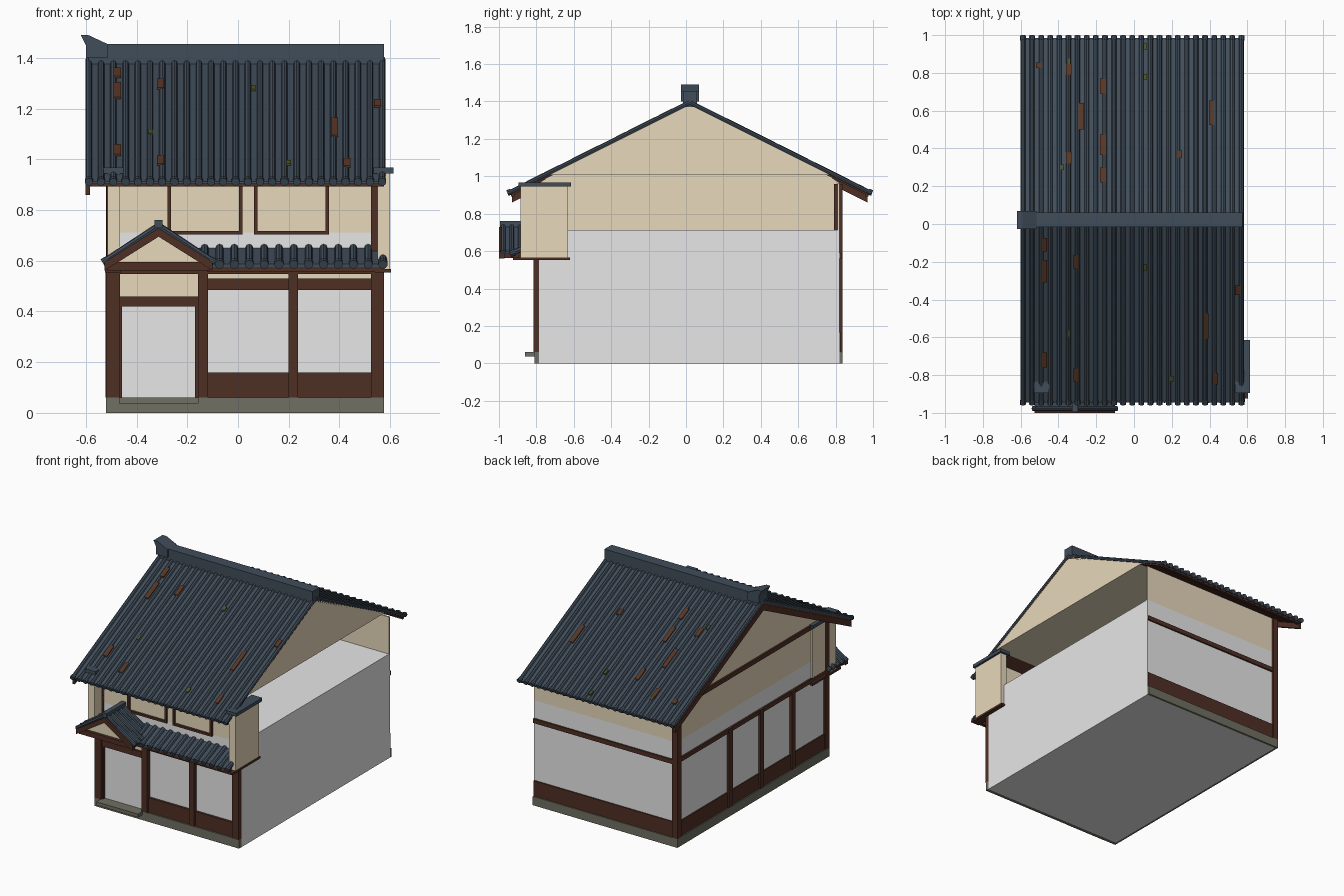
import bpy, bmesh, math
from mathutils import Vector, Matrix


def mat(name, r, g, b):
    m = bpy.data.materials.new(name)
    m.diffuse_color = (r, g, b, 1)
    return m


TILE = mat("slate_blue_tile", 0.052, 0.074, 0.102)
WOOD = mat("dark_brown_wood", 0.078, 0.029, 0.018)
PLASTER = mat("beige_plaster", 0.80, 0.69, 0.50)
WHITE = mat("pale_wall", 0.8, 0.8, 0.8)
STONE = mat("grey_stone", 0.16, 0.16, 0.125)
RUST = mat("rust_brown", 0.095, 0.036, 0.018)
MOSS = mat("moss_green", 0.07, 0.085, 0.02)


def finish(name, bm, m):
    bmesh.ops.recalc_face_normals(bm, faces=bm.faces)
    me = bpy.data.meshes.new(name)
    bm.to_mesh(me)
    bm.free()
    me.materials.append(m)
    ob = bpy.data.objects.new(name, me)
    bpy.context.collection.objects.link(ob)
    return ob


def prism(name, pts, axis, a, b, m):
    """Extrude a 2D outline along x (points are y,z) or y (points are x,z)."""
    bm = bmesh.new()
    put = (lambda p, t: (t, p[0], p[1])) if axis == "x" else (lambda p, t: (p[0], t, p[1]))
    lo = [bm.verts.new(put(p, a)) for p in pts]
    hi = [bm.verts.new(put(p, b)) for p in pts]
    bm.faces.new(lo)
    bm.faces.new(hi)
    for i in range(len(pts)):
        j = (i + 1) % len(pts)
        bm.faces.new((lo[i], lo[j], hi[j], hi[i]))
    return finish(name, bm, m)


def box(name, x0, x1, y0, y1, z0, z1, m):
    return prism(name, [(x0, z0), (x1, z0), (x1, z1), (x0, z1)], "y", y0, y1, m)


def slab(name, p, q, t, axis, a, b, m):
    """Sloping board between two profile points, t thick downwards."""
    return prism(name, [p, q, (q[0], q[1] - t), (p[0], p[1] - t)], axis, a, b, m)


def rods(name, segs, r, m, sides=8):
    """Many round tiles in one mesh, each from one point to another."""
    bm = bmesh.new()
    for p, q in segs:
        p, q = Vector(p), Vector(q)
        d = q - p
        M = Matrix.Translation((p + q) / 2) @ d.to_track_quat("Z", "Y").to_matrix().to_4x4()
        bmesh.ops.create_cone(bm, cap_ends=True, segments=sides, radius1=r, radius2=r,
                              depth=d.length, matrix=M)
    return finish(name, bm, m)


# ---- main body and stone base
box("body", -0.505, 0.575, -0.785, 0.82, 0, 0.712, WHITE)
box("base_front", -0.515, 0.575, -0.81, -0.785, 0, 0.06, STONE)
box("base_back", -0.515, 0.575, 0.82, 0.836, 0, 0.06, STONE)
box("base_left", -0.52, -0.505, -0.81, 0.836, 0, 0.06, STONE)
box("door_step", -0.47, -0.155, -0.86, -0.785, 0.037, 0.06, STONE)

# ---- upper storey walls (the right side stays open below the gable)
box("upper_front_wall", -0.505, 0.575, -0.785, -0.775, 0.712, 0.965, PLASTER)
box("upper_back_wall", -0.505, 0.575, 0.81, 0.82, 0.712, 0.965, PLASTER)
prism("upper_left_wall", [(-0.785, 0.712), (0.82, 0.712), (0.82, 0.965), (0.755, 1.01),
                          (-0.715, 1.01), (-0.785, 0.965)], "x", -0.505, -0.495, PLASTER)
prism("gable_block", [(-0.745, 1.01), (0.785, 1.01), (0.02, 1.383)], "x", -0.505, 0.574, PLASTER)

# ---- front ground floor timbers
for x0, x1 in ((-0.515, -0.465), (-0.158, -0.118), (0.2, 0.237), (0.525, 0.575)):
    box("front_post", x0, x1, -0.815, -0.785, 0.06, 0.56, WOOD)
box("front_wainscot", -0.12, 0.525, -0.8, -0.785, 0.06, 0.16, WOOD)
box("front_lintel", -0.12, 0.525, -0.805, -0.785, 0.485, 0.53, WOOD)
box("front_frieze", -0.12, 0.525, -0.79, -0.785, 0.53, 0.55, PLASTER)
box("door_lintel", -0.465, -0.158, -0.805, -0.785, 0.42, 0.46, WOOD)
box("door_transom", -0.465, -0.158, -0.79, -0.785, 0.46, 0.56, PLASTER)
for x0, x1 in ((-0.467, -0.457), (-0.17, -0.156)):
    box("door_jamb", x0, x1, -0.8, -0.785, 0.06, 0.42, WOOD)
box("front_head_beam", -0.515, 0.575, -0.815, -0.785, 0.548, 0.572, WOOD)

# ---- upper front windows and posts
for x0, x1 in ((-0.278, 0.018), (0.063, 0.359)):
    box("window_sill", x0, x1, -0.8, -0.785, 0.703, 0.717, WOOD)
    for xs in (x0, x1 - 0.014):
        box("window_stile", xs, xs + 0.014, -0.8, -0.785, 0.703, 0.955, WOOD)
box("upper_post_right", 0.525, 0.55, -0.81, -0.785, 0.572, 0.95, WOOD)
box("upper_post_left", -0.515, -0.465, -0.81, -0.78, 0.56, 0.95, WOOD)

# ---- left side timbers
for y in (0.26, -0.08, -0.42):
    box("left_post", -0.522, -0.505, y - 0.02, y + 0.02, 0.06, 0.6, WOOD)
box("left_front_post", -0.518, -0.505, -0.81, -0.765, 0.06, 0.95, WOOD)
box("back_corner_post", -0.52, -0.48, 0.79, 0.836, 0.06, 0.96, WOOD)
box("left_wainscot", -0.512, -0.505, -0.785, 0.82, 0.06, 0.165, WOOD)
box("left_beam", -0.516, -0.505, -0.785, 0.82, 0.57, 0.6, WOOD)
box("left_gable_beam", -0.516, -0.505, -0.785, 0.82, 0.935, 0.965, WOOD)

# ---- back timbers
box("back_wainscot", -0.505, 0.575, 0.82, 0.829, 0.06, 0.165, WOOD)
box("back_beam", -0.505, 0.575, 0.82, 0.831, 0.56, 0.59, WOOD)

# ---- fire walls projecting at both ends of the front
for x0 in (-0.515, 0.55):
    box("fire_wall", x0, x0 + 0.05, -0.885, -0.63, 0.565, 0.945, PLASTER)
    box("fire_wall_base", x0 - 0.01, x0 + 0.054, -0.925, -0.62, 0.553, 0.567, WOOD)
    box("fire_wall_cap", x0 - 0.015, x0 + 0.064, -0.895, -0.615, 0.945, 0.968, TILE)

# ---- main roof
CY, RUN, TOP, PITCH = 0.02, 0.965, 1.395, 0.5
X0, X1, N = -0.6, 0.575, 25


def roof_z(y):
    return TOP - PITCH * abs(y - CY)


ribs, discs = [], []
for s in (-1, 1):
    eave = CY + s * RUN
    slab("roof_tiles", (CY, TOP), (eave, roof_z(eave)), 0.01, "x", X0, X1, TILE)
    slab("roof_deck", (CY, TOP - 0.01), (eave - s * 0.01, roof_z(eave) - 0.005), 0.012, "x",
         X0 + 0.004, X1 - 0.001, WOOD)
    slab("bargeboard", (CY, TOP - 0.02), (eave - s * 0.015, roof_z(eave) - 0.013), 0.04, "x",
         X0 - 0.001, X0 + 0.017, WOOD)
    y0, y1 = sorted((eave - s * 0.01, eave - s * 0.028))
    box("eave_fascia", X0 + 0.01, X1, y0, y1, 0.893, 0.912, WOOD)
    for i in range(N):
        x = X0 + 0.012 + (X1 - X0 - 0.018) * i / (N - 1)
        ribs.append(((x, CY, TOP), (x, eave, roof_z(eave))))
        discs.append(((x, eave - s * 0.012, roof_z(eave) + 0.006), (x, eave + s * 0.01, roof_z(eave) - 0.002)))
rods("roof_rib_tiles", ribs, 0.0125, TILE)
rods("roof_eave_discs", discs, 0.016, TILE, 10)

# weathered tiles: x, y centre and length along the slope
rust = [(-0.475, -0.11, .07), (-0.475, -0.25, .12), (-0.305, -0.2, .07), (-0.475, -0.72, .08),
        (-0.305, -0.8, .07), (0.38, -0.54, .14), (0.43, -0.82, .06), (0.55, -0.35, .05),
        (-0.345, 0.82, .06), (-0.165, 0.73, .08), (-0.28, 0.57, .14), (-0.165, 0.42, .11),
        (-0.345, 0.35, .06), (0.41, 0.59, .13), (0.24, 0.37, .04), (-0.505, 0.84, .03), (-0.165, 0.26, .08)]
moss = [(-0.345, 0.86, .03), (0.06, 0.78, .03), (0.06, 0.94, .03), (-0.38, 0.3, .03),
        (0.2, -0.82, .03), (0.06, -0.23, .03), (-0.345, -0.58, .03)]
for name, spots, w, m in (("rusty_tile", rust, 0.014, RUST), ("moss_patch", moss, 0.009, MOSS)):
    for x, y, length in spots:
        a, b = y - length / 2, y + length / 2
        slab(name, (a, roof_z(a) + 0.0155), (b, roof_z(b) + 0.0155), 0.008, "x", x - w, x + w, m)

# ridge and its raised end tile
box("ridge", -0.59, 0.575, -0.017, 0.06, 1.37, 1.455, TILE)
prism("ridge_end_tile", [(-0.62, 1.49), (-0.59, 1.49), (-0.515, 1.455), (-0.515, 1.40),
                         (-0.6, 1.40), (-0.6, 1.45)], "y", -0.027, 0.07, TILE)

# ---- pent roof over the shop front
slab("pent_tiles", (-0.93, 0.587), (-0.785, 0.65), 0.012, "x", -0.2, 0.578, TILE)
slab("pent_deck", (-0.925, 0.577), (-0.785, 0.637), 0.015, "x", -0.2, 0.575, WOOD)
box("pent_eave_beam", -0.12, 0.578, -0.92, -0.895, 0.555, 0.577, WOOD)
xs = [-0.19 + 0.0586 * i for i in range(14)]
rods("pent_rib_tiles", [((x, -0.93, 0.589), (x, -0.785, 0.652)) for x in xs], 0.015, TILE)
rods("pent_eave_discs", [((x, -0.94, 0.585), (x, -0.915, 0.595)) for x in xs], 0.018, TILE, 10)

# ---- gabled porch over the door
PX, PZ = -0.313, 0.737
prism("porch_gable", [(-0.5, 0.585), (-0.126, 0.585), (PX, 0.718)], "y", -0.965, -0.785, PLASTER)
box("porch_beam", -0.515, -0.11, -0.985, -0.955, 0.562, 0.595, WOOD)
ribs, discs = [], []
for s in (-1, 1):
    ex, ez = PX + s * 0.213, 0.597
    slab("porch_tiles", (PX, PZ), (ex, ez), 0.012, "y", -0.985, -0.785, TILE)
    slab("porch_bargeboard", (PX, PZ - 0.008), (ex, ez - 0.002), 0.034, "y", -1.0, -0.97, WOOD)
    bx = PX + s * 0.185
    box("porch_side_beam", bx - 0.015, bx + 0.015, -0.96, -0.785, 0.562, 0.595, WOOD)
    for i in range(5):
        y = -0.977 + 0.045 * i
        ribs.append(((PX, y, PZ + 0.002), (ex, y, ez + 0.002)))
        discs.append(((ex - s * 0.012, y, ez + 0.008), (ex + s * 0.008, y, ez - 0.004)))
rods("porch_rib_tiles", ribs, 0.012, TILE)
rods("porch_eave_discs", discs, 0.015, TILE, 10)
box("porch_ridge", PX - 0.016, PX + 0.016, -0.995, -0.785, 0.73, 0.76, TILE)
